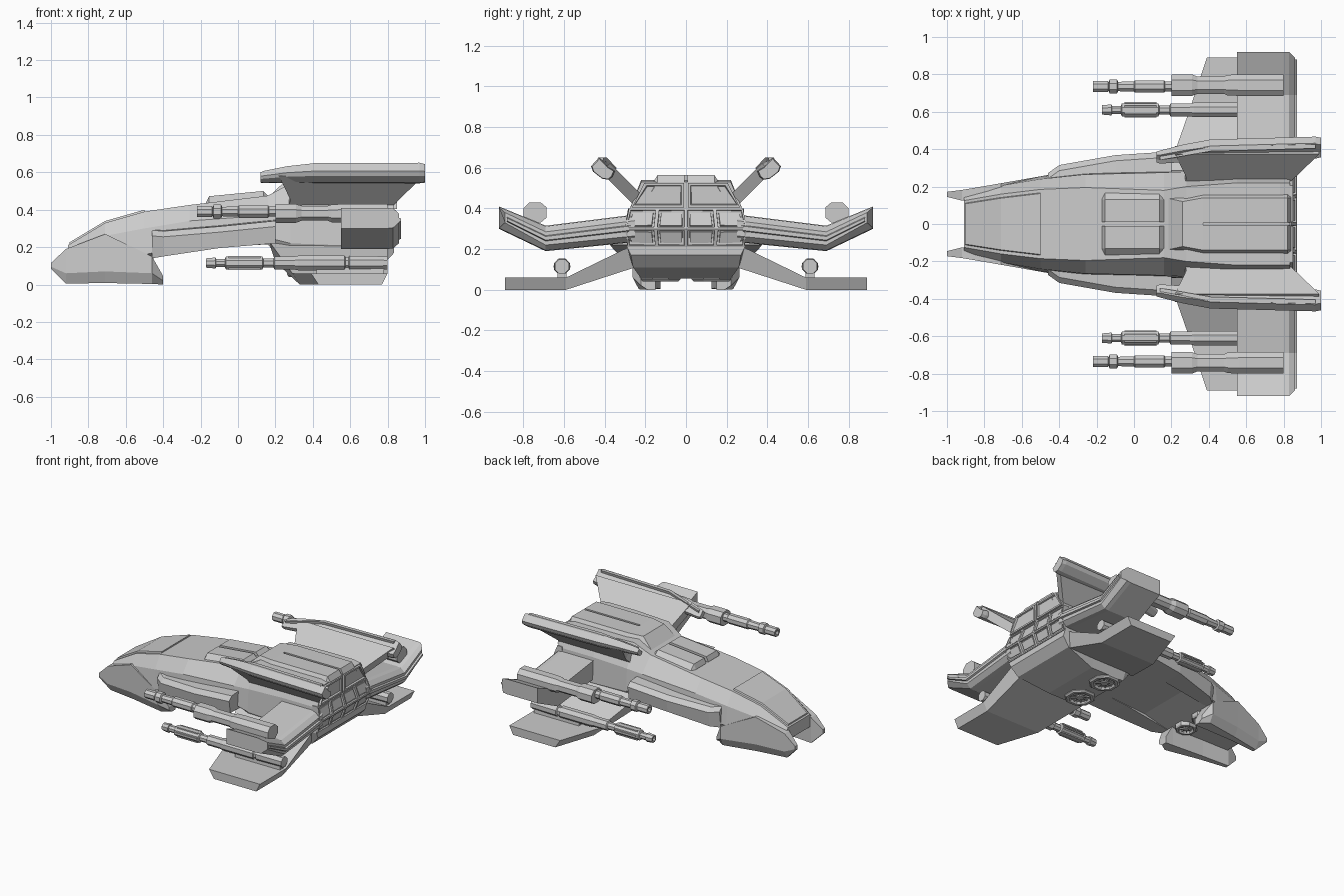
import bpy, bmesh, math
from mathutils import Vector

if "Cube" in bpy.data.objects:
    bpy.data.objects.remove(bpy.data.objects["Cube"])


def finish(name, bm, mirror):
    bmesh.ops.recalc_face_normals(bm, faces=bm.faces)
    me = bpy.data.meshes.new(name)
    bm.to_mesh(me)
    bm.free()
    ob = bpy.data.objects.new(name, me)
    bpy.context.collection.objects.link(ob)
    if mirror:
        m = ob.modifiers.new("mirror", 'MIRROR')
        m.use_axis = (False, True, False)
        m.use_clip = False
        m.use_mirror_merge = False
    return ob


def loft(name, rings, mirror=True):
    """Skin closed rings of equal length and cap both ends."""
    bm = bmesh.new()
    vs = [[bm.verts.new(p) for p in r] for r in rings]
    n = len(vs[0])
    for a, b in zip(vs, vs[1:]):
        for i in range(n):
            j = (i + 1) % n
            bm.faces.new((a[i], a[j], b[j], b[i]))
    bm.faces.new(vs[0])
    bm.faces.new(vs[-1])
    return finish(name, bm, mirror)


def ring_x(x, pts):
    return [(x, y, z) for y, z in pts]


def ring_y(y, pts):
    return [(x, y, z) for x, z in pts]


def lathe(name, prof, c, axis='X', n=8):
    """Faceted turned part: prof is (position along axis, radius)."""
    rings = []
    for t, r in prof:
        ring = []
        for i in range(n):
            a = 2 * math.pi * (i + .5) / n
            u, v = r * math.cos(a), r * math.sin(a)
            ring.append((t, c[0] + u, c[1] + v) if axis == 'X' else (c[0] + u, c[1] + v, t))
        rings.append(ring)
    return loft(name, rings)


# Main hull: shoulder, upper side, lower side, bottom edge at each station
hull = [
    (-.91, (.125, .21), (.165, .17), (.17, .12), (.12, .12)),
    (-.71, (.16, .33), (.205, .26), (.215, .15), (.15, .13)),
    (-.50, (.185, .39), (.24, .30), (.255, .16), (.19, .13)),
    (-.26, (.195, .425), (.265, .34), (.275, .21), (.22, .19)),
    (.16, (.18, .475), (.275, .37), (.29, .25), (.24, .215)),
    (.28, (.20, .54), (.28, .38), (.29, .22), (.22, .055)),
    (.55, (.22, .54), (.28, .39), (.29, .21), (.22, .055)),
    (.78, (.22, .54), (.28, .39), (.29, .21), (.26, .11)),
    (.835, (.22, .53), (.28, .39), (.29, .21), (.27, .17)),
]
loft("hull", [ring_x(s[0], list(s[1:]) + [(-y, z) for y, z in reversed(s[1:])])
              for s in hull], False)

# Nose prongs with skids: x, inner y, outer y, bottom z, mid z, top z
prongs = [(-1, .145, .172, .085, .095, .115), (-.92, .125, .182, .005, .06, .19),
          (-.71, .14, .218, .008, .07, .27), (-.46, .15, .262, .003, .06, .15),
          (-.40, .15, .22, 0, .02, .045)]
loft("nose_prong", [ring_x(x, [(a, t), (b, t), (b, m), (b - .03 if x > -1 else b, z), (a, z)])
                    for x, a, b, z, m, t in prongs])

# Raised windshield panel on the nose
loft("windshield", [ring_x(x, [(-w, z - .02), (-w + .012, z + .01), (w - .012, z + .01), (w, z - .02)])
                    for x, w, z in [(-.9, .12, .216), (-.71, .15, .33), (-.5, .175, .39)]], False)

# Side pods along the middle of the hull
loft("side_pod", [ring_x(x, [(.2, t + .02), (w - .03, t + .01), (w, t - .02), (w - .015, b), (.2, b)])
                  for x, w, b, t in [(-.46, .272, .14, .28), (-.40, .315, .15, .275),
                                     (-.1, .368, .195, .30), (.2, .388, .22, .33)]])

# Twin spine panels and rear deck panels
loft("spine_panel", [ring_x(x, [(.012, z - .04), (.012, z), (.13, z), (.172, z - .04)])
                     for x, z in [(-.17, .44), (-.155, .472), (.135, .50), (.16, .475)]])
loft("rear_deck", [ring_x(x, [(g, z - .05), (g, z), (w - .03, z), (w, z - .05)])
                   for x, g, w, z in [(.17, 0, .17, .475), (.26, 0, .15, .56), (.37, 0, .17, .564),
                                      (.371, .008, .17, .564), (.82, .008, .17, .564),
                                      (.84, .008, .17, .53)]])

# Two dark-looking upper rear panels
loft("upper_rear_panel", [ring_x(x, [(.01 + d, .405 + d), (.265 - d, .405 + d),
                                     (.205 - d, .525 - d), (.01 + d, .525 - d)])
                          for x, d in [(.82, 0), (.85, 0), (.85, .012), (.838, .016)]])

# Engine grille: 4 x 2 grid of nested recessed cells
bm = bmesh.new()
rows = [(.21, .84, .285), (.30, .872, .30), (.40, .84, .28)]
grid = [[bm.verts.new((x, w * (i / 2 - 1), z)) for i in range(5)] for z, x, w in rows]
for a, b in zip(grid, grid[1:]):
    for i in range(4):
        bm.faces.new((a[i], a[i + 1], b[i + 1], b[i]))
back = [bm.verts.new((.80, s * .285, z)) for s, z in ((-1, .21), (1, .21), (1, .40), (-1, .40))]
bm.faces.new(back)
left, right = [g[0] for g in grid], [g[4] for g in grid]
bm.faces.new(grid[0] + [back[1], back[0]])
bm.faces.new(grid[2] + [back[2], back[3]])
bm.faces.new(left + [back[3], back[0]])
bm.faces.new(right + [back[2], back[1]])
bmesh.ops.recalc_face_normals(bm, faces=bm.faces)
bm.faces.ensure_lookup_table()
cells = bm.faces[:8]
for th, d in ((.012, 0), (.002, -.02), (.012, 0), (.002, .014)):
    bmesh.ops.inset_individual(bm, faces=cells, thickness=th, depth=d)
finish("engine_grille", bm, False)


# Cranked main wings with bevelled trailing edge and a raised rim
def wing_ring(y, yt, b, t):
    return [(.55, y, b), (.55, y, t), (.80, y, t), (.83, y, t - .004), (.86, yt, t - .03),
            (.86, yt, b + .03), (.83, y, b + .004), (.80, y, b)]


loft("main_wing", [wing_ring(.25, .25, .235, .37), wing_ring(.69, .69, .19, .315),
                   wing_ring(.92, .89, .30, .41)])
loft("wing_rear_strip", [ring_y(y, [(.84, b), (.84, t), (.872, t - .012), (.872, b + .012)])
                         for y, b, t in [(.28, .28, .325), (.69, .232, .274), (.88, .327, .365)]])

# Lower wings / landing feet
loft("lower_wing", [ring_y(y, [(x, t), (.80, t), (.77, b), (x + .04, b)])
                    for y, x, b, t in [(.22, .16, .12, .24), (.59, .29, 0, .06), (.89, .39, 0, .06)]])

# Upper fins: slanted webs carrying long pods
q = .022
loft("fin_web", [[(x, y + s * q, z - s * q) for x, s in ((x0, -1), (x1, -1), (x1, 1), (x0, 1))]
                 for y, z, x0, x1 in [(.23, .435, .27, .82), (.27, .475, .28, .86),
                                      (.395, .60, .22, .99)]])
pod = [(-.062, -.012), (-.05, -.04), (-.032, -.055), (0, -.05), (.045, -.015), (.055, .012),
       (.015, .055), (-.03, .008)]
loft("fin_pod", [ring_x(x, [(yc + y * s, zc + z * s) for y, z in pod])
                 for x, yc, zc, s in [(.12, .36, .572, .5), (.14, .36, .575, .6), (.26, .38, .588, .8),
                                      (.41, .398, .595, .98), (.97, .412, .596, 1), (1, .412, .594, .9)]])
loft("fin_pod_ridge", [ring_x(x, [(yc, z - .03), (yc - .008, z), (yc + .02, z), (yc + .03, z - .03)])
                       for x, yc, z in [(.14, .35, .60), (.41, .397, .65), (.97, .412, .65)]])

# Upper guns
c = (.735, .39)
lathe("upper_gun_barrel", [(-.19, .014), (-.22, .018), (-.22, .032), (-.14, .032), (-.135, .026),
                           (-.13, .04), (-.09, .04), (-.085, .027), (0, .03), (.005, .036),
                           (.16, .036), (.165, .03), (.25, .03)], c)
block = [(-.055, -.03), (-.055, .02), (-.025, .045), (.03, .045), (.06, .015), (.06, -.03),
         (.03, -.055), (-.025, -.055)]
loft("upper_gun_body", [ring_x(x, [(.74 + y * s, .385 + z * s) for y, z in block])
                        for x, s in [(.2, 1), (.31, 1), (.34, .8), (.48, .8), (.5, .95),
                                     (.56, 1), (.80, 1)]])

# Lower guns with ribbed sleeve
lathe("lower_gun", [(-.14, .012), (-.17, .016), (-.17, .027), (-.12, .032), (-.118, .024), (-.07, .024),
                    (-.065, .037), (.13, .037), (.135, .026), (.19, .026), (.195, .037), (.30, .037),
                    (.32, .042), (.57, .042), (.575, .034), (.59, .034), (.595, .042), (.80, .038)],
      (.61, .115))
for i in range(6):
    a = i * math.pi / 3
    lathe("lower_gun_rib_%d" % (i + 1), [(-.05, .006), (.12, .006)],
          (.61 + .037 * math.cos(a), .115 + .037 * math.sin(a)), n=4)
loft("lower_gun_mount", [ring_x(x, [(.585, .03), (.635, .03), (.63, .10), (.59, .10)])
                         for x in (.42, .78)])


# Underside lift thrusters with hub and spokes
def thruster(name, x, y, z, r):
    lathe(name + "_housing", [(z + .03, r), (z - .01, r), (z - .02, r * .9), (z - .02, r * .72),
                              (z - .002, r * .58), (z - .002, r * .32), (z - .016, r * .25)],
          (x, y), 'Z')
    for k in range(4):
        a = k * math.pi / 4
        d = Vector((math.cos(a), math.sin(a), 0))
        p = Vector((-d.y, d.x, 0)) * r * .05
        o = Vector((x, y, z))
        loft(name + "_spoke_%d" % (k + 1),
             [[o + d * r * s + p, o + d * r * s - p, o + d * r * s - p - Vector((0, 0, .01)),
               o + d * r * s + p - Vector((0, 0, .01))] for s in (-.65, .65)])


thruster("rear_thruster", .36, .125, .06, .105)
thruster("front_thruster", -.52, .085, .13, .075)
